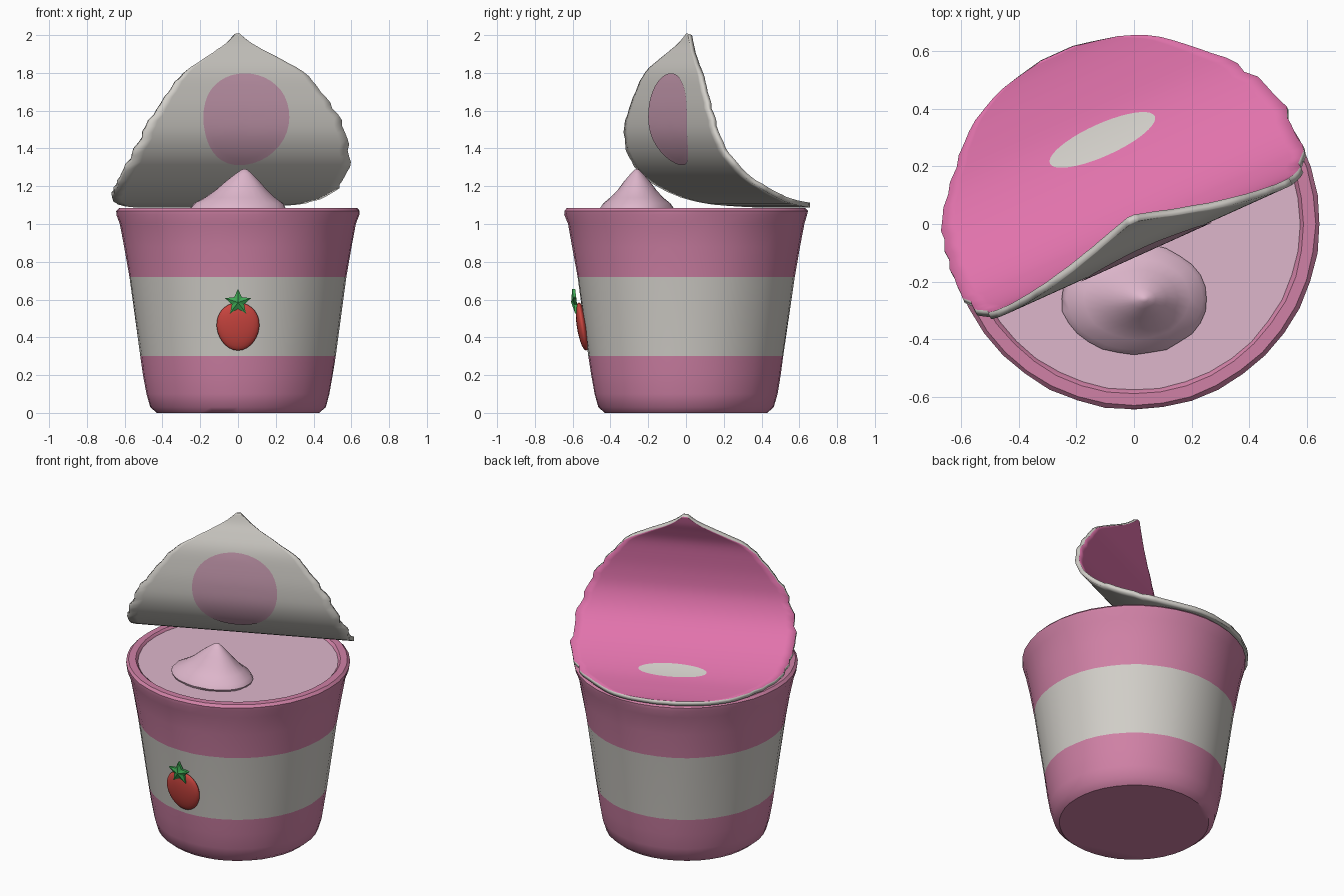
import bpy, bmesh, math, random
from mathutils import Vector

random.seed(4)
cube = bpy.data.objects.get("Cube")
if cube:
    bpy.data.objects.remove(cube, do_unlink=True)


def material(name, r, g, b):
    m = bpy.data.materials.new(name)
    m.use_nodes = True
    m.diffuse_color = (r, g, b, 1)
    bsdf = next(n for n in m.node_tree.nodes if n.type == 'BSDF_PRINCIPLED')
    bsdf.inputs["Base Color"].default_value = (r, g, b, 1)
    bsdf.inputs["Roughness"].default_value = 0.7
    return m


PINK = material("cup pink", 0.63, 0.22, 0.38)
WHITE = material("warm white", 0.64, 0.62, 0.58)
LID_PINK = material("bright lid pink", 0.75, 0.17, 0.41)
CREAM = material("pale pink cream", 0.73, 0.47, 0.60)
SPOT = material("dusty pink", 0.58, 0.33, 0.44)
RED = material("berry red", 0.60, 0.06, 0.05)
GREEN = material("leaf green", 0.05, 0.40, 0.09)


def add_object(name, verts, faces, mats, angle=40, fix=True):
    mesh = bpy.data.meshes.new(name)
    mesh.from_pydata([tuple(v) for v in verts], [], faces)
    if fix:
        bm = bmesh.new()
        bm.from_mesh(mesh)
        bmesh.ops.recalc_face_normals(bm, faces=bm.faces)
        bm.to_mesh(mesh)
        bm.free()
    for m in mats:
        mesh.materials.append(m)
    obj = bpy.data.objects.new(name, mesh)
    bpy.context.collection.objects.link(obj)
    bpy.ops.object.select_all(action='DESELECT')
    obj.select_set(True)
    bpy.context.view_layer.objects.active = obj
    bpy.ops.object.shade_smooth_by_angle(angle=math.radians(angle))
    return obj


def lathe(name, profile, mats, sides=40, wobble=0.0, angle=40):
    """Rings of (radius, z), closed at both ends."""
    verts, faces = [], []
    for r, z in profile:
        for k in range(sides):
            a = 2 * math.pi * k / sides
            rr = r * (1 + random.uniform(-wobble, wobble))
            verts.append((rr * math.cos(a), rr * math.sin(a), z))
    for i in range(len(profile) - 1):
        for k in range(sides):
            n = (k + 1) % sides
            faces.append((i * sides + k, i * sides + n, (i + 1) * sides + n, (i + 1) * sides + k))
    last = (len(profile) - 1) * sides
    faces.append(tuple(reversed(range(sides))))
    faces.append(tuple(range(last, last + sides)))
    return add_object(name, verts, faces, mats, angle)


# Cup with a white band and a thick rim
BAND_LOW, BAND_HIGH = 0.30, 0.72
cup = lathe("cup", [(0.43, 0.0), (0.465, 0.03), (0.485, 0.1), (0.502, 0.2), (0.516, BAND_LOW),
                    (0.575, BAND_HIGH), (0.602, 0.88), (0.625, 1.0), (0.643, 1.05),
                    (0.645, 1.07), (0.63, 1.085), (0.59, 1.085), (0.575, 1.07), (0.57, 1.04)],
            [PINK, WHITE], wobble=0.003)
for f in cup.data.polygons:
    if BAND_LOW < f.center.z < BAND_HIGH and f.center.xy.length > 0.4:
        f.material_index = 1

# Cream filling and its pointed dollop
lathe("cream_filling", [(0.57, 1.03), (0.578, 1.072)], [CREAM])
dollop = lathe("cream_dollop", [(0.24, 1.06), (0.255, 1.085), (0.235, 1.11), (0.185, 1.14), (0.135, 1.18),
                                (0.09, 1.225), (0.045, 1.265), (0.015, 1.288), (0.003, 1.291)],
               [CREAM], sides=28, wobble=0.015, angle=60)
for v in dollop.data.vertices:
    v.co.x += 0.035 * max(0, (v.co.z - 1.08) / 0.21)
    v.co.y = v.co.y * 0.76 - 0.26

# Peeled lid: (distance along the peel, height, half width), from the hinge to the tip
KEYS = [(0.65, 1.115, 0.06), (0.60, 1.113, 0.27), (0.50, 1.118, 0.42), (0.36, 1.135, 0.55),
        (0.22, 1.18, 0.625), (0.09, 1.25, 0.65), (-0.01, 1.345, 0.635), (-0.065, 1.46, 0.595),
        (-0.077, 1.58, 0.53), (-0.07, 1.70, 0.44), (-0.055, 1.80, 0.34), (-0.02, 1.88, 0.19),
        (0.01, 1.94, 0.085), (0.03, 2.0, 0.012)]
TURN = math.radians(24.3)
ACROSS = Vector((math.cos(TURN), math.sin(TURN), 0))
ALONG = Vector((-math.sin(TURN), math.cos(TURN), 0))
THICK = 0.026
STEPS = 4


def lid_key(t):
    """Smooth interpolation between the lid keys."""
    i = min(max(int(t), 0), len(KEYS) - 2)
    f = t - i
    p = [Vector(KEYS[min(max(k, 0), len(KEYS) - 1)]) for k in (i - 1, i, i + 1, i + 2)]
    return 0.5 * (2 * p[1] + (p[2] - p[0]) * f + (2 * p[0] - 5 * p[1] + 4 * p[2] - p[3]) * f ** 2
                  + (3 * p[1] - p[0] - 3 * p[2] + p[3]) * f ** 3)


def lid_point(a, t, lift=0.0):
    s, z, _ = lid_key(t)
    d = lid_key(t + 0.05) - lid_key(t - 0.05)
    normal = Vector((d.y, -d.x)).normalized()
    return ACROSS * a + ALONG * (s + normal.x * lift) + Vector((0, 0, z + normal.y * lift))


rows, cols = (len(KEYS) - 1) * STEPS + 1, 25
verts, faces = [], []
for i in range(rows):
    t = i / STEPS
    w = lid_key(t).z
    left, right = (w * (1 + random.uniform(-0.018, 0.018)) for _ in range(2))
    for j in range(cols):
        u = 2 * j / (cols - 1) - 1
        verts.append(lid_point(u * (right if u > 0 else left), t))
for i in range(rows - 1):
    for j in range(cols - 1):
        k = i * cols + j
        faces.append((k, k + cols, k + cols + 1, k + 1))
lid = add_object("peeled_lid", verts, faces, [LID_PINK, WHITE], fix=False)
shell = lid.modifiers.new("thickness", 'SOLIDIFY')
shell.thickness = THICK
shell.offset = -1
shell.material_offset = 1
shell.material_offset_rim = 1
bpy.ops.object.modifier_move_to_index(modifier=shell.name, index=0)


def height_to_t(z):
    return min((k / 50 for k in range(50 * (len(KEYS) - 1))), key=lambda t: abs(lid_key(t).y - z))


def lid_patch(name, mat, half, t_low, t_high, lift, skew=0.0):
    """Thin rounded plate that follows the curve of the lid."""
    rings, sides = 8, 40
    mid, span = (t_low + t_high) / 2, (t_high - t_low) / 2
    pts, quads = [], []
    for r in range(1, rings + 1):
        for k in range(sides):
            ang = 2 * math.pi * k / sides
            q = r / rings
            pts.append(lid_point(half * q * math.cos(ang) + skew, mid + span * q * math.sin(ang), lift))
    for r in range(rings - 1):
        for k in range(sides):
            n = (k + 1) % sides
            quads.append((r * sides + k, r * sides + n, (r + 1) * sides + n, (r + 1) * sides + k))
    quads.append(tuple(reversed(range(sides))))
    patch = add_object(name, pts, quads, [mat])
    if lift < 0:
        patch.data.flip_normals()
    # keep the plate facing away from the lid
    f = patch.data.polygons[0]
    outward = lid_point(0, mid, lift) - lid_point(0, mid, 0)
    if f.normal.dot(outward) < 0:
        patch.data.flip_normals()
    return patch


lid_patch("lid_underside_spot", SPOT, 0.25, height_to_t(1.33), height_to_t(1.79), -THICK - 0.004)
lid_patch("lid_top_highlight", WHITE, 0.2, 2.95, 3.75, 0.004, 0.02)

# Strawberry on the front of the cup
bm = bmesh.new()
bmesh.ops.create_uvsphere(bm, u_segments=24, v_segments=14, radius=1)
for v in bm.verts:
    taper = 1 + 0.08 * v.co.z
    x, y, z = v.co
    v.co = (x * 0.113 * taper, -0.548 + y * 0.03 - z * 0.019, 0.457 + z * 0.127)
berry_verts = [v.co.copy() for v in bm.verts]
berry_faces = [tuple(v.index for v in f.verts) for f in bm.faces]
bm.free()
add_object("strawberry", berry_verts, berry_faces, [RED], 80)

# Five-pointed leaf star with a raised middle
star = []
for depth in (-0.578, -0.594):
    for k in range(10):
        a = math.pi / 2 + math.pi * k / 5
        r = 0.034 if k % 2 else 0.072
        star.append((r * math.cos(a), depth - 0.12 * r * math.sin(a), 0.585 + r * math.sin(a)))
star.append((0, -0.608, 0.585))
star_faces = [tuple(range(10))]
for k in range(10):
    n = (k + 1) % 10
    star_faces += [(k, n, n + 10, k + 10), (k + 10, n + 10, 20)]
add_object("strawberry_leaves", star, star_faces, [GREEN], 20)
